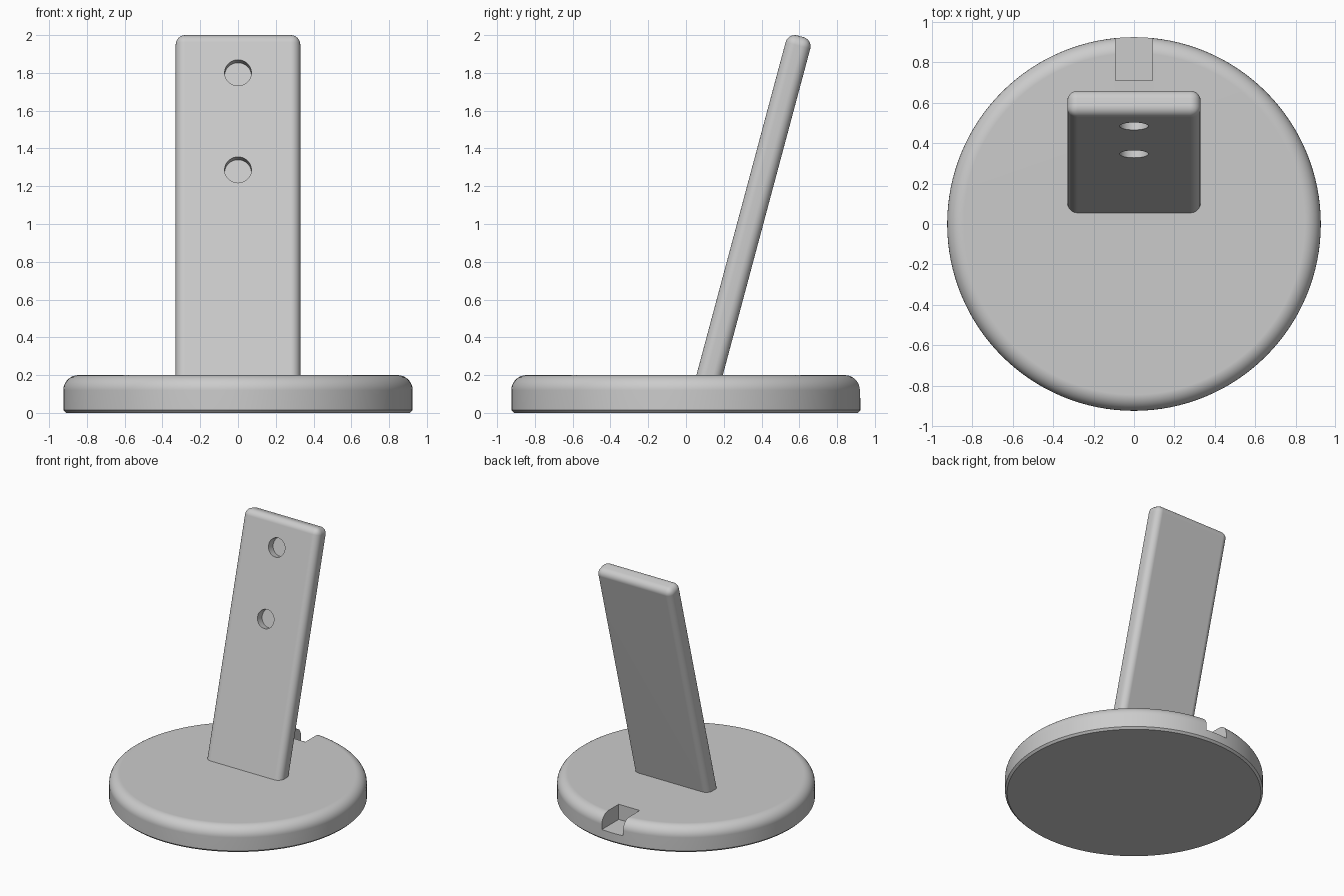
import bpy, bmesh, math
from mathutils import Matrix, Vector

cube = bpy.data.objects.get("Cube")
if cube:
    bpy.data.objects.remove(cube, do_unlink=True)

TILT = math.radians(15)
BASE_R, BASE_H = 0.925, 0.20
PLATE_W, PLATE_T, PLATE_L = 0.66, 0.135, 1.857
SINK = 0.10          # plate length buried in the base
HOLE_R, HOLE_DEPTH = 0.071, 0.06

grey = bpy.data.materials.new("light grey")
grey.use_nodes = True
colour = (0.6, 0.6, 0.6, 1)
grey.diffuse_color = colour
grey.node_tree.nodes["Principled BSDF"].inputs["Base Color"].default_value = colour


def add_object(name, bm):
    bmesh.ops.recalc_face_normals(bm, faces=bm.faces[:])
    mesh = bpy.data.meshes.new(name)
    bm.to_mesh(mesh)
    bm.free()
    mesh.materials.append(grey)
    obj = bpy.data.objects.new(name, mesh)
    bpy.context.collection.objects.link(obj)
    return obj


def box(size, centre):
    bm = bmesh.new()
    matrix = Matrix.Translation(centre) @ Matrix.Diagonal((*size, 1))
    bmesh.ops.create_cube(bm, size=1, matrix=matrix)
    return bm


def cut(obj, cutter):
    """Subtract the cutter, apply the result and drop the cutter."""
    cutter.hide_render = True
    mod = obj.modifiers.new("cut", "BOOLEAN")
    mod.operation, mod.solver, mod.object = "DIFFERENCE", "EXACT", cutter
    bpy.context.view_layer.objects.active = obj
    bpy.ops.object.modifier_apply(modifier=mod.name)
    bpy.data.objects.remove(cutter, do_unlink=True)


def smooth(obj):
    bpy.ops.object.select_all(action="DESELECT")
    obj.select_set(True)
    bpy.context.view_layer.objects.active = obj
    bpy.ops.object.shade_smooth_by_angle(angle=math.radians(30))
    mod = obj.modifiers.new("flat faces", "WEIGHTED_NORMAL")
    mod.keep_sharp = True


# Round base: spun profile with a rounded top rim and a small bottom chamfer
fillet, chamfer, steps = 0.08, 0.015, 8
profile = [(0, 0), (BASE_R - chamfer, 0), (BASE_R, chamfer)]
for i in range(steps + 1):
    a = math.pi / 2 * i / steps
    profile.append((BASE_R - fillet + fillet * math.cos(a),
                    BASE_H - fillet + fillet * math.sin(a)))
profile.append((0, BASE_H))
bm = bmesh.new()
verts = [bm.verts.new((r, 0, z)) for r, z in profile]
edges = [bm.edges.new(pair) for pair in zip(verts, verts[1:])]
bmesh.ops.spin(bm, geom=verts + edges, cent=(0, 0, 0), axis=(0, 0, 1),
               angle=math.tau, steps=128, use_merge=True)
bmesh.ops.remove_doubles(bm, verts=bm.verts[:], dist=0.0001)
base = add_object("round_base", bm)

# Cable notch through the back rim
cut(base, add_object("notch_cutter", box((0.184, 0.40, 0.40), (0, 0.91, 0.28))))
smooth(base)

# Leaning back plate with rounded edges
bm = box((PLATE_W, PLATE_T, PLATE_L + SINK), (0, 0, (PLATE_L - SINK) / 2))
bmesh.ops.bevel(bm, geom=bm.edges[:], offset=0.05, segments=6,
                profile=0.5, affect="EDGES")
plate = add_object("leaning_plate", bm)

# Two blind round holes in the front of the plate
for height in (1.107, 1.639):
    bm = bmesh.new()
    centre = Vector((0, -PLATE_T / 2, height))
    bmesh.ops.create_cone(bm, cap_ends=True, segments=48,
                          radius1=HOLE_R, radius2=HOLE_R, depth=2 * HOLE_DEPTH,
                          matrix=Matrix.Translation(centre) @ Matrix.Rotation(math.pi / 2, 4, "X"))
    cut(plate, add_object("hole_cutter", bm))
smooth(plate)
plate.location = (0, 0.125, BASE_H)
plate.rotation_euler = (-TILT, 0, 0)
